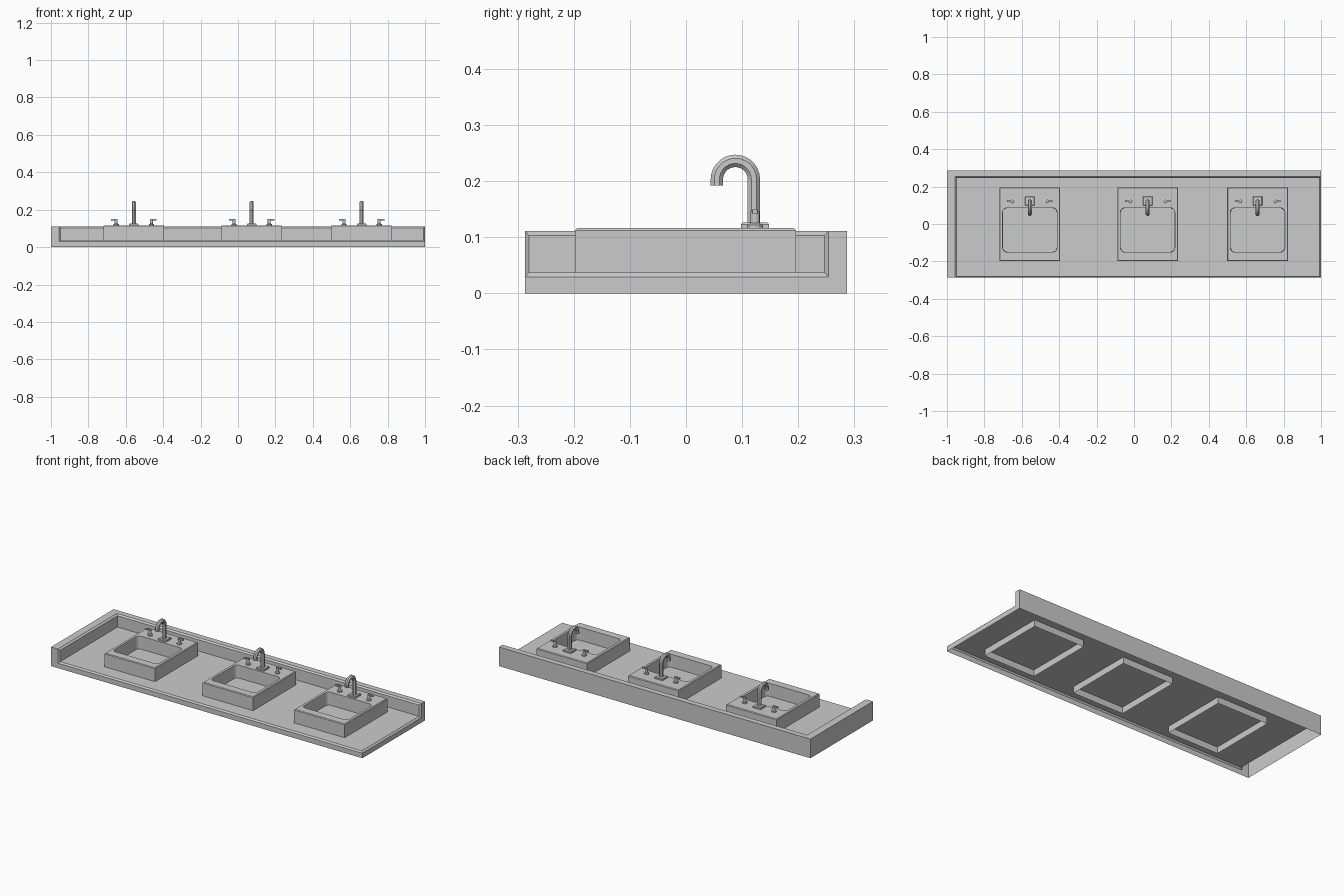
import bpy, bmesh
from math import pi, sin, cos

if "Cube" in bpy.data.objects:
    bpy.data.objects.remove(bpy.data.objects["Cube"])


def make(name, bm, smooth=False):
    bmesh.ops.remove_doubles(bm, verts=bm.verts, dist=1e-5)
    bmesh.ops.recalc_face_normals(bm, faces=bm.faces)
    me = bpy.data.meshes.new(name)
    bm.to_mesh(me)
    bm.free()
    ob = bpy.data.objects.new(name, me)
    bpy.context.collection.objects.link(ob)
    if smooth:
        bpy.ops.object.select_all(action='DESELECT')
        ob.select_set(True)
        bpy.context.view_layer.objects.active = ob
        bpy.ops.object.shade_smooth_by_angle(angle=0.6)
    return ob


def loft(name, rings, cap_start=True, cap_end=True, smooth=False):
    """Skin a list of equal-length closed rings."""
    bm = bmesh.new()
    vs = [[bm.verts.new(p) for p in r] for r in rings]
    n = len(vs[0])
    for a, b in zip(vs, vs[1:]):
        for i in range(n):
            j = (i + 1) % n
            bm.faces.new((a[i], a[j], b[j], b[i]))
    if cap_start:
        bm.faces.new(vs[0])
    if cap_end:
        bm.faces.new(vs[-1])
    return make(name, bm, smooth)


def rect(cx, cy, hx, hy, z, r=0.0, seg=5):
    """Rectangle ring with rounded corners."""
    pts = []
    for k, (sx, sy) in enumerate([(1, 1), (-1, 1), (-1, -1), (1, -1)]):
        for i in range(seg + 1):
            a = (k + i / seg) * pi / 2
            pts.append((cx + sx * (hx - r) + r * cos(a),
                        cy + sy * (hy - r) + r * sin(a), z))
    return pts


def circle(cx, cy, r, z, n=12):
    return [(cx + r * cos(2 * pi * i / n), cy + r * sin(2 * pi * i / n), z)
            for i in range(n)]


# Countertop: hollow shell, open below, with back and left splash
X, Y, H = 1.0, 0.287, 0.111


def corner_loop(x0, x1, y0, y1, z0, z1):
    return [(x0, y0, z0), (x1, y0, z0), (x1, y1, z0),
            (x1, y1, z1), (x0, y1, z1), (x0, y0, z1)]


bm = bmesh.new()
outer = corner_loop(-0.956, X, -Y, 0.254, 0.029, H)
inner = corner_loop(-0.946, 0.991, -0.28, 0.246, 0.0375, 0.103)
c = (-0.946, 0.246, 0.0375)
bl, br = (-X, Y), (X, Y)
polys = [
    [inner[0], inner[1], inner[2], c],                     # deck
    [c, inner[2], inner[3], inner[4]],                     # back splash face
    [inner[0], c, inner[4], inner[5]],                     # left splash face
    [(-X, -Y, 0), (X, -Y, 0), outer[1], outer[0], outer[5], (-X, -Y, H)],
    [(X, -Y, 0), (*br, 0), (*br, H), outer[3], outer[2], outer[1]],
    [(*br, 0), (*bl, 0), (*bl, H), (*br, H)],
    [(*bl, 0), (-X, -Y, 0), (-X, -Y, H), (*bl, H)],
    [(-X, -Y, H), outer[5], outer[4], outer[3], (*br, H), (*bl, H)],
]
for i in range(6):                                         # chamfer strip
    j = (i + 1) % 6
    polys.append([outer[i], outer[j], inner[j], inner[i]])
for p in polys:
    bm.faces.new([bm.verts.new(q) for q in p])
make("countertop", bm)

# Three sinks, each with a spout and two lever handles
TOP = 0.116
for n, cx in enumerate((-0.557, 0.073, 0.661), 1):
    hx, hy, cy = 0.1625, 0.197, -0.001
    loft(f"sink_{n}", [
        rect(cx, cy, hx, hy, 0.0),
        rect(cx, cy, hx, hy, TOP - 0.004),
        rect(cx, cy, hx - 0.004, hy - 0.004, TOP),
        rect(cx, -0.032, 0.145, 0.118, TOP, 0.022),
        rect(cx, -0.032, 0.144, 0.117, 0.041, 0.022)], cap_start=False)

    # Spout plate
    loft(f"spout_plate_{n}", [
        rect(cx, 0.123, 0.025, 0.025, TOP),
        rect(cx, 0.123, 0.025, 0.025, 0.123),
        rect(cx, 0.123, 0.022, 0.022, 0.126)])

    # Gooseneck spout: (y, z, direction angle) path
    R, yc, zc, r = 0.033, 0.088, 0.203, 0.0115
    path = [(yc + R, 0.124, 0)]
    path += [(yc + R * cos(a), zc + R * sin(a), a)
             for a in (pi * i / 14 for i in range(15))]
    path.append((yc - R, 0.192, pi))
    rings = []
    for y, z, a in path:
        ring = []
        for k in range(8):
            t = (k + 0.5) * pi / 4
            d = r * 1.04 * cos(t)
            ring.append((cx + r * 1.04 * sin(t), y + d * cos(a), z + d * sin(a)))
        rings.append(ring)
    loft(f"spout_{n}", rings)

    # Handles, mirrored left and right
    for side, s in (("left", -1), ("right", 1)):
        hxp, hyp = cx + s * 0.094, 0.123
        loft(f"handle_post_{side}_{n}", [
            circle(hxp, hyp, 0.014, TOP), circle(hxp, hyp, 0.014, 0.122),
            circle(hxp, hyp, 0.008, 0.125), circle(hxp, hyp, 0.008, 0.146)])
        lx = hxp + s * 0.010
        loft(f"handle_lever_{side}_{n}", [
            rect(lx, hyp, 0.018, 0.005, 0.142, 0.002, 2),
            rect(lx, hyp, 0.018, 0.005, 0.149, 0.002, 2)])
